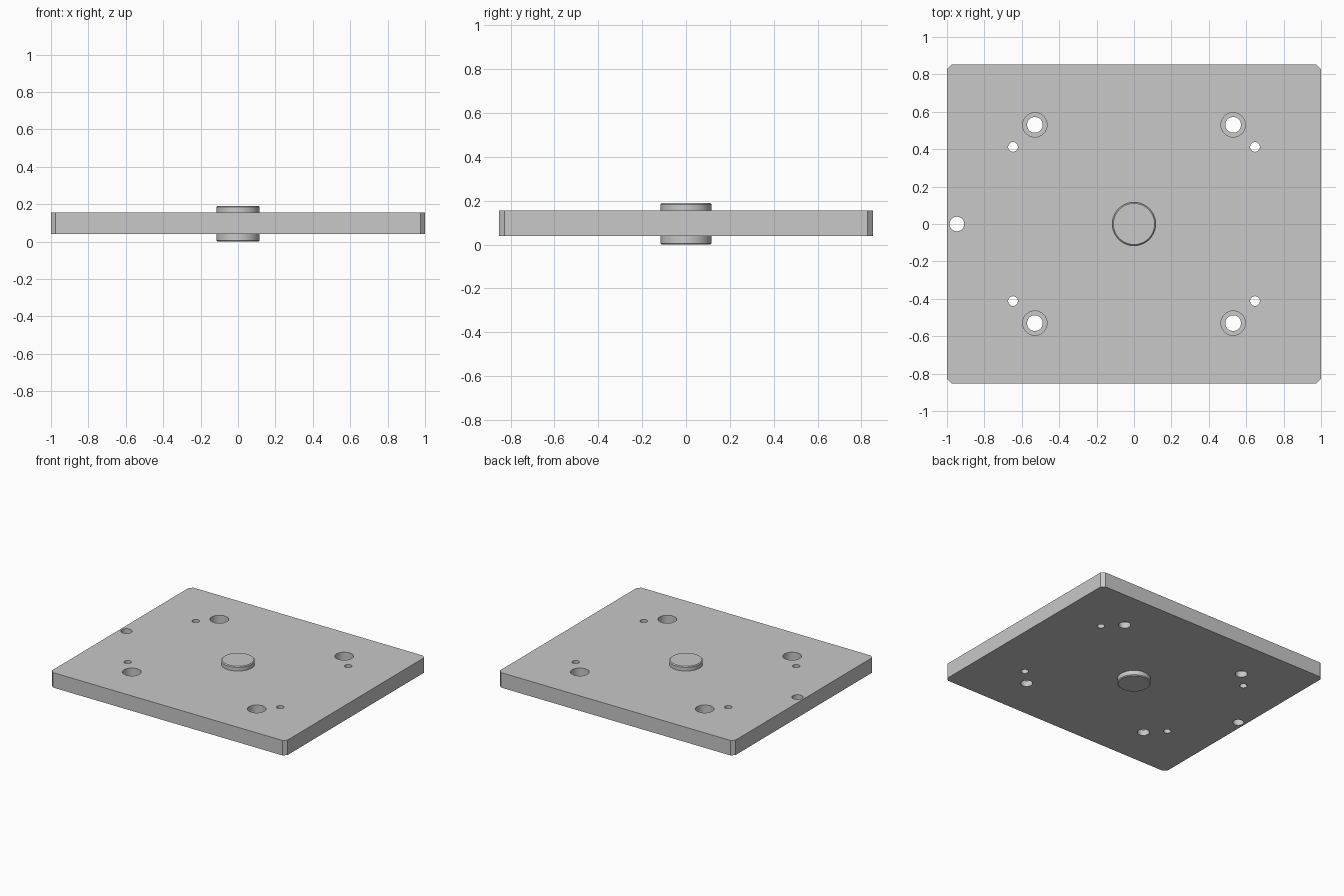
import bpy, bmesh, math
from mathutils import Matrix

cube = bpy.data.objects.get("Cube")
if cube:
    bpy.data.objects.remove(cube, do_unlink=True)

grey = bpy.data.materials.new("steel grey")
grey.use_nodes = True
grey.diffuse_color = (0.58, 0.58, 0.58, 1)
grey.node_tree.nodes["Principled BSDF"].inputs["Base Color"].default_value = (0.58, 0.58, 0.58, 1)

BOTTOM, TOP = 0.04, 0.155


def finish(name, bm):
    mesh = bpy.data.meshes.new(name)
    bm.to_mesh(mesh)
    bm.free()
    mesh.materials.append(grey)
    obj = bpy.data.objects.new(name, mesh)
    bpy.context.collection.objects.link(obj)
    return obj


def add_cylinder(bm, x, y, r, z0, z1, sides=48):
    place = Matrix.Translation((x, y, (z0 + z1) / 2))
    return bmesh.ops.create_cone(bm, cap_ends=True, segments=sides, radius1=r,
                                 radius2=r, depth=z1 - z0, matrix=place)["verts"]


def smooth(obj):
    bpy.ops.object.select_all(action="DESELECT")
    obj.select_set(True)
    bpy.context.view_layer.objects.active = obj
    bpy.ops.object.shade_smooth_by_angle(angle=math.radians(30))


# Plate with chamfered vertical corners
bm = bmesh.new()
bmesh.ops.create_cube(bm, size=1, matrix=Matrix.Translation((0, 0, (BOTTOM + TOP) / 2))
                      @ Matrix.Diagonal((2, 1.705, TOP - BOTTOM, 1)))
corners = [e for e in bm.edges if abs(e.verts[0].co.z - e.verts[1].co.z) > 0.05]
bmesh.ops.bevel(bm, geom=corners, offset=0.025, segments=1, affect="EDGES")
plate = finish("base_plate", bm)

# Cutters: through holes, then counterbores from the top
through, bores = bmesh.new(), bmesh.new()
for sx in (-1, 1):
    for sy in (-1, 1):
        add_cylinder(through, sx * 0.53, sy * 0.53, 0.042, -0.1, 0.3)
        add_cylinder(through, sx * 0.647, sy * 0.412, 0.026, -0.1, 0.3)
        add_cylinder(bores, sx * 0.53, sy * 0.53, 0.065, 0.085, 0.3)
add_cylinder(through, -0.947, 0, 0.039, -0.1, 0.3)
cutters = [finish("hole_cutter", through), finish("counterbore_cutter", bores)]

for cutter in cutters:
    cutter.hide_render = True
    mod = plate.modifiers.new(cutter.name, "BOOLEAN")
    mod.operation, mod.solver, mod.object = "DIFFERENCE", "EXACT", cutter
    bpy.ops.object.select_all(action="DESELECT")
    bpy.context.view_layer.objects.active = plate
    plate.select_set(True)
    bpy.ops.object.modifier_apply(modifier=mod.name)
for cutter in cutters:
    bpy.data.objects.remove(cutter, do_unlink=True)
smooth(plate)

# Centre pin standing out of both faces, with chamfered rims
bm = bmesh.new()
add_cylinder(bm, 0, 0, 0.116, 0, 0.19, 64)
rims = [e for e in bm.edges if abs(e.verts[0].co.z - e.verts[1].co.z) < 0.001]
bmesh.ops.bevel(bm, geom=rims, offset=0.006, segments=1, affect="EDGES")
smooth(finish("centre_pin", bm))
